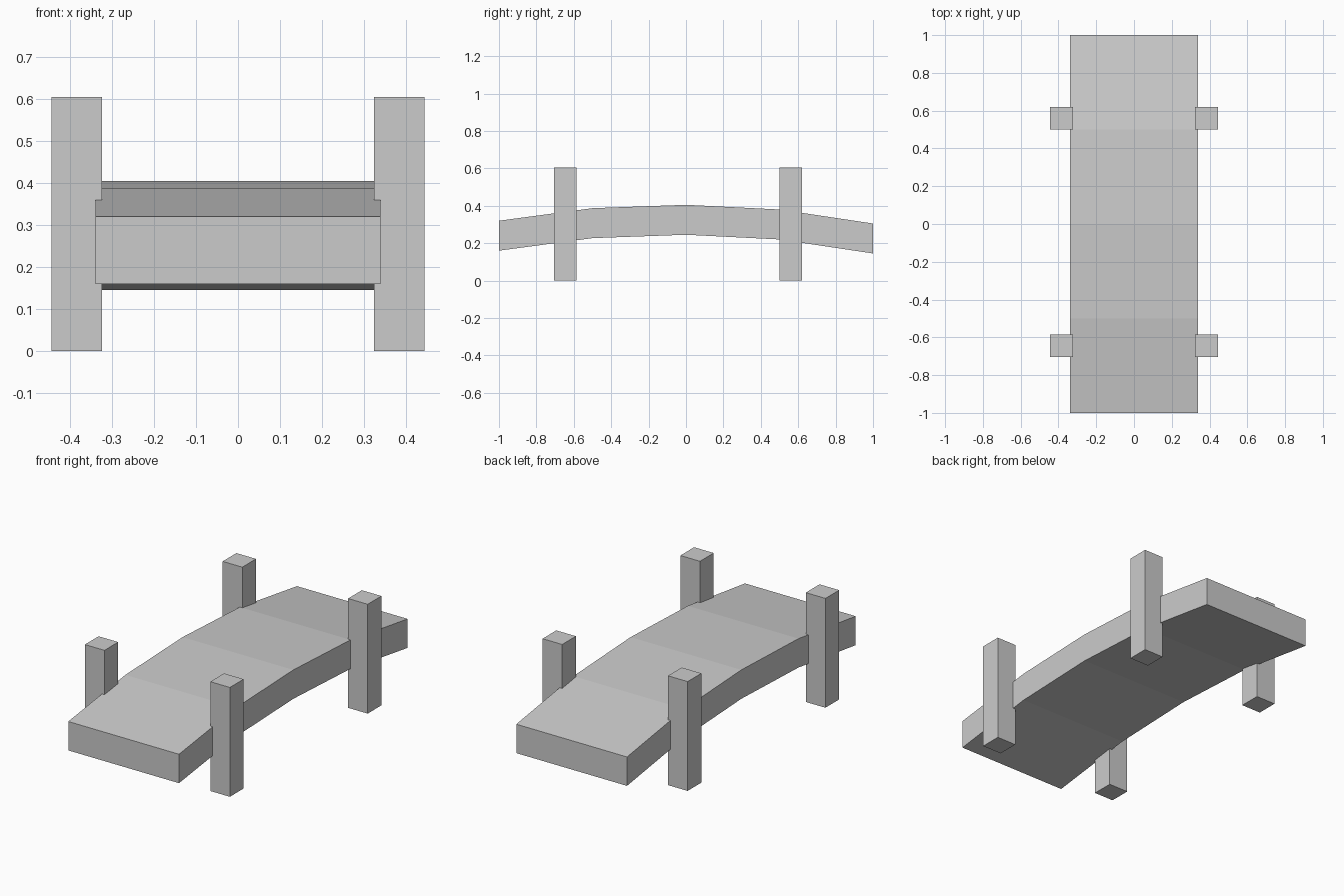
import bpy
import bmesh
from mathutils import Matrix, Vector

if "Cube" in bpy.data.objects:
    bpy.data.objects.remove(bpy.data.objects["Cube"])


def add_object(name, bm):
    bmesh.ops.recalc_face_normals(bm, faces=bm.faces[:])
    mesh = bpy.data.meshes.new(name)
    bm.to_mesh(mesh)
    bm.free()
    obj = bpy.data.objects.new(name, mesh)
    bpy.context.collection.objects.link(obj)
    return obj


def box(name, center, size):
    bm = bmesh.new()
    matrix = Matrix.Translation(center) @ Matrix.Diagonal((*size, 1))
    bmesh.ops.create_cube(bm, size=1, matrix=matrix)
    return add_object(name, bm)


# Arched deck: side profile (y, z of top edge) extruded across x
HALF_WIDTH, THICKNESS = 0.339, 0.16
arch = [(-1, 0.32), (-0.5, 0.387), (0, 0.405), (0.5, 0.38), (1, 0.305)]
bm = bmesh.new()
rings = []
for y, z in arch:
    corners = [(-HALF_WIDTH, z - THICKNESS), (HALF_WIDTH, z - THICKNESS),
               (HALF_WIDTH, z), (-HALF_WIDTH, z)]
    rings.append([bm.verts.new((x, y, h)) for x, h in corners])
for a, b in zip(rings, rings[1:]):
    for i in range(4):
        j = (i + 1) % 4
        bm.faces.new((a[i], a[j], b[j], b[i]))
bm.faces.new(rings[0])
bm.faces.new(rings[-1])
add_object("bridge_deck", bm)

# Four square corner posts
POST_HEIGHT, POST_WIDTH = 0.605, 0.12
for end, y in (("front", -0.645), ("back", 0.56)):
    for side, s in (("left", -1), ("right", 1)):
        box(f"{end}_{side}_post", Vector((s * 0.384, y, POST_HEIGHT / 2)),
            (POST_WIDTH, POST_WIDTH, POST_HEIGHT))
